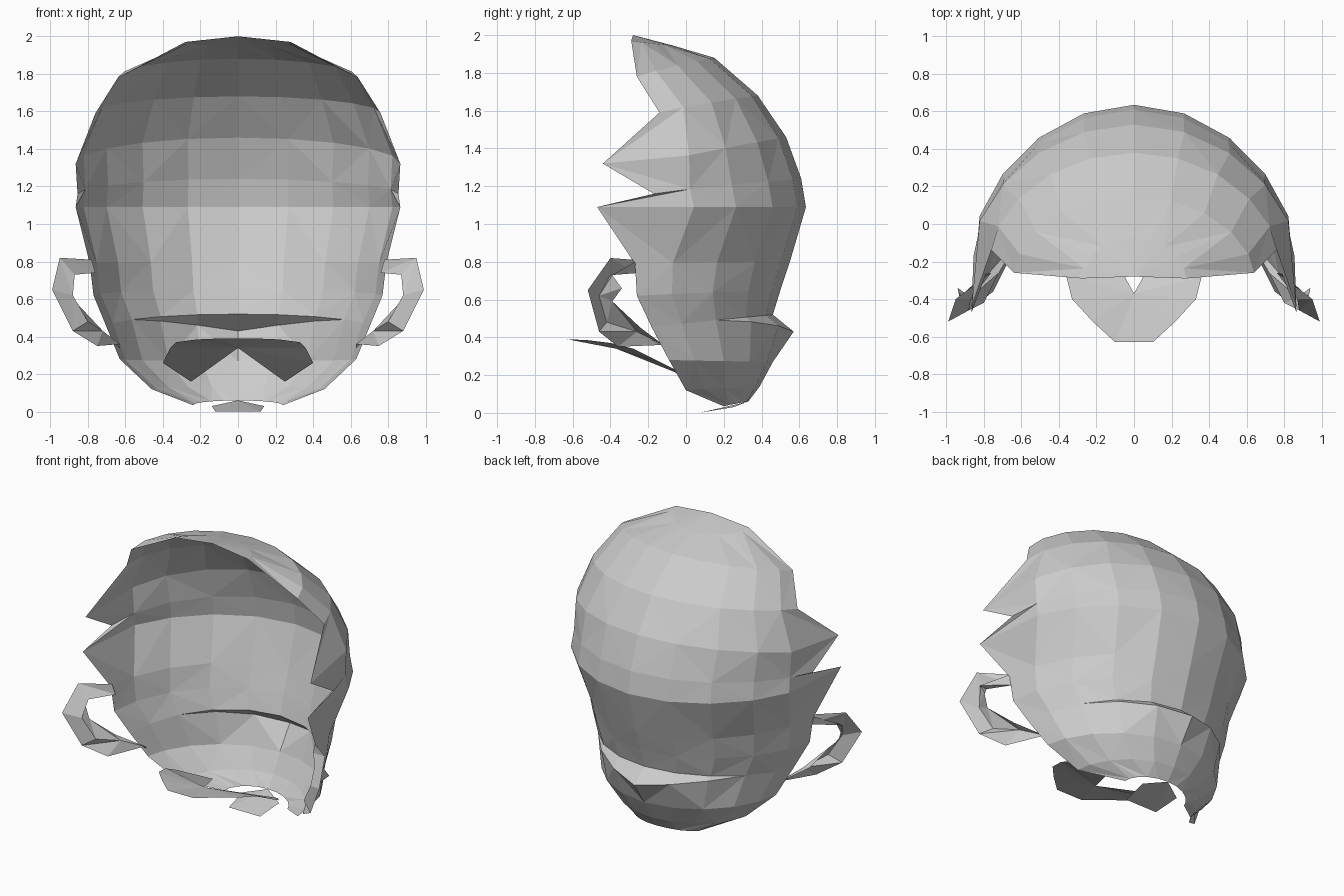
import bpy, bmesh, math

cube = bpy.data.objects.get("Cube")
if cube:
    bpy.data.objects.remove(cube, do_unlink=True)

grey = bpy.data.materials.new("plain grey")
grey.use_nodes = True
colour = (0.6, 0.6, 0.6, 1)
grey.diffuse_color = colour
grey.node_tree.nodes["Principled BSDF"].inputs["Base Color"].default_value = colour


def make_part(name, verts, faces):
    """Half of a flat-shaded sheet, mirrored across the middle."""
    bm = bmesh.new()
    points = [bm.verts.new(v) for v in verts]
    for face in faces:
        bm.faces.new([points[i] for i in face])
    bmesh.ops.remove_doubles(bm, verts=bm.verts, dist=0.004)
    mesh = bpy.data.meshes.new(name)
    bm.to_mesh(mesh)
    bm.free()
    mesh.materials.append(grey)
    obj = bpy.data.objects.new(name, mesh)
    bpy.context.collection.objects.link(obj)
    mirror = obj.modifiers.new("mirror", 'MIRROR')
    mirror.merge_threshold = 0.003
    return obj


def grid_faces(rows, cols):
    """Triangles of a grid, with the diagonals alternating."""
    faces = []
    for r in range(rows - 1):
        for c in range(cols - 1):
            a = r * cols + c
            b, d, e = a + 1, a + cols, a + cols + 1
            faces += [(a, b, e), (a, e, d)] if (r + c) % 2 else [(a, b, d), (b, e, d)]
    return faces


# Head shell: each row runs from the back middle round to the open rim
# rim x, rim y, rim z, back y, back z
rows = [
    (0, -.28, 2, -.28, 2),
    (.28, -.29, 1.97, -.07, 1.945),
    (.64, -.26, 1.78, .15, 1.88),
    (.76, -.14, 1.59, .38, 1.68),
    (.865, -.44, 1.32, .53, 1.46),
    (.855, -.17, 1.16, .61, 1.24),
    (.865, -.47, 1.09, .635, 1.09),
    (.79, -.27, .79, .55, .8),
    (.77, -.26, .62, .5, .65),
    (.7, -.18, .45, .46, .52),
    (.63, -.09, .28, .46, .27),
    (.46, 0, .12, .39, .14),
    (.24, .2, .035, .33, .06),
]
SEGMENTS = 5
NAPE = 9


def arc(rim_x, rim_y, rim_z, back_y, back_z):
    centre = -.15 if rim_y < -.4 else rim_y
    points = []
    for i in range(SEGMENTS):
        t = math.radians(90 * i / SEGMENTS)
        points.append((rim_x * math.sin(t),
                       centre + (back_y - centre) * math.cos(t) ** 1.2,
                       rim_z + (back_z - rim_z) * math.cos(t)))
    return points + [(rim_x, rim_y, rim_z)]


shell = []
for index, row in enumerate(rows):
    points = arc(*row)
    shell += points
    if index == NAPE:
        # Ledge that juts out below the nape
        for x, y, z in points:
            out = max(0, 1 - x / .56)
            shell.append((x, y + .11 * out, z - .09 * out))
make_part("head_shell", shell, grid_faces(len(rows) + 1, SEGMENTS + 1))

# Ears: a folded strip curling from the top round to the lobe
ear_outer = [(.78, -.27, .81), (.95, -.4, .82), (.99, -.52, .65),
             (.88, -.46, .43), (.75, -.36, .35), (.63, -.12, .36)]
ear_fold = [(.76, -.26, .74), (.87, -.4, .73), (.88, -.46, .62),
            (.8, -.42, .48), (.72, -.26, .43), (.63, -.1, .34)]
ear_inner = [(.8, -.27, .8), (.93, -.39, .73), (.94, -.34, .66),
             (.87, -.39, .59), (.78, -.24, .45), (.64, -.12, .36)]
make_part("ears", ear_outer + ear_fold + ear_inner, grid_faces(3, len(ear_outer)))

# Jaw plate: fan of triangles around the notch at the back
jaw = [(0, -.37, .34), (0, -.63, .39), (.1, -.63, .39), (.22, -.52, .385),
       (.33, -.4, .37), (.36, -.28, .34), (.4, -.12, .26), (.25, .08, .16)]
make_part("jaw_plate", jaw, [(0, i, i + 1) for i in range(1, len(jaw) - 1)])

# Small flap under the neck
flap = [(0, .33, .06), (0, .07, 0), (.12, .07, 0), (.14, .25, .03)]
make_part("neck_flap", flap, [(0, 1, 2), (0, 2, 3)])
